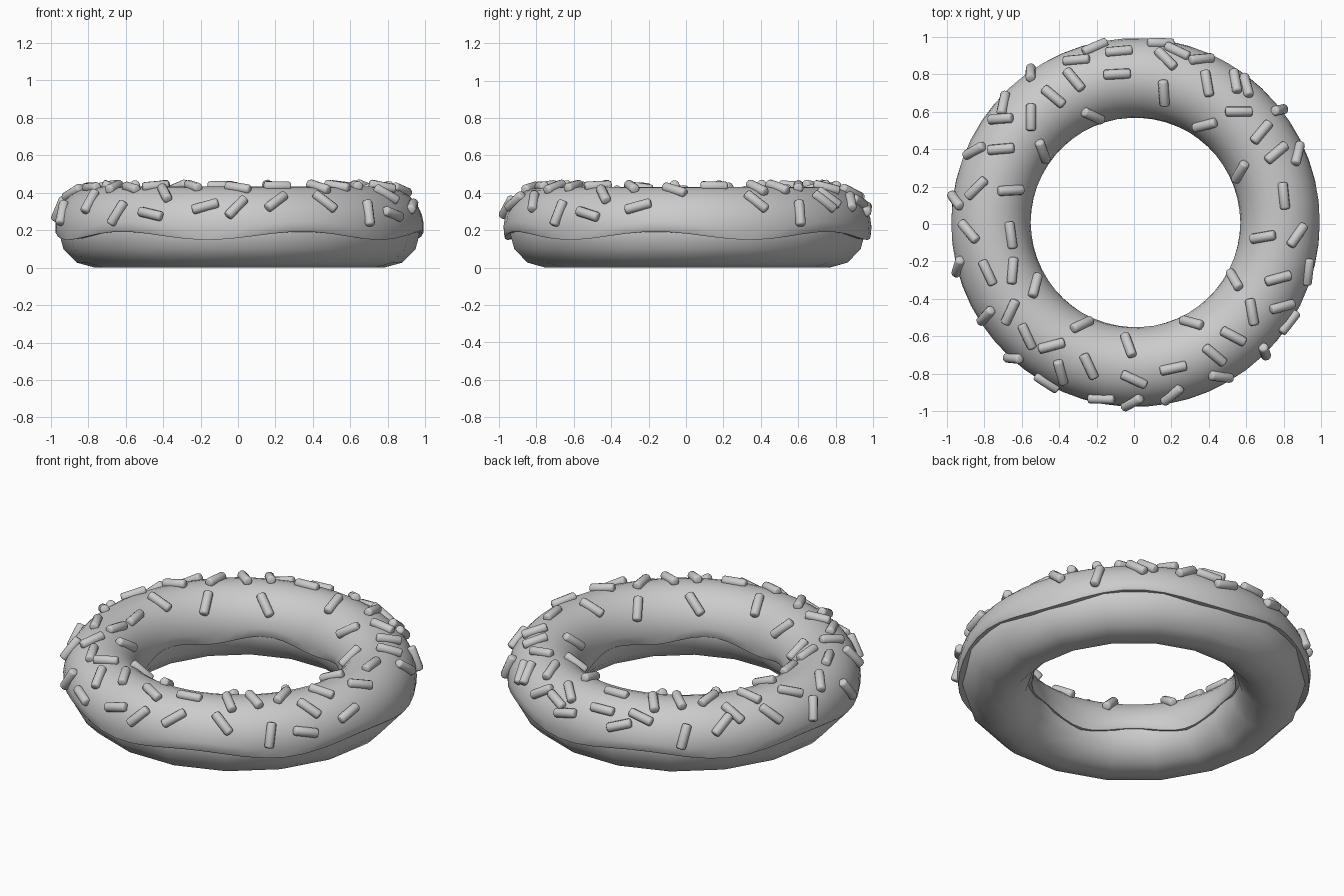
import bpy, bmesh
from math import sin, cos, asin, acos, atan2, hypot, pi, radians
from mathutils import Vector, Matrix

if "Cube" in bpy.data.objects:
    bpy.data.objects.remove(bpy.data.objects["Cube"])

C = Vector((0.008, 0.008, 0))      # ring centre
R = 0.772                          # ring radius
A, B, ZC = 0.213, 0.219, 0.213     # icing half width, half height, centre height


def finish(bm, name):
    bmesh.ops.recalc_face_normals(bm, faces=bm.faces)
    me = bpy.data.meshes.new(name)
    bm.to_mesh(me)
    bm.free()
    ob = bpy.data.objects.new(name, me)
    bpy.context.collection.objects.link(ob)
    return ob


def smooth(ob, angle):
    bpy.ops.object.select_all(action='DESELECT')
    ob.select_set(True)
    bpy.context.view_layer.objects.active = ob
    bpy.ops.object.shade_smooth_by_angle(angle=radians(angle))


def ring(name, segs, profile):
    """Closed sweep: profile(azimuth) gives (radius, z) points."""
    bm = bmesh.new()
    loops = []
    for i in range(segs):
        az = 2 * pi * i / segs
        loops.append([bm.verts.new((C.x + r * cos(az), C.y + r * sin(az), z))
                      for r, z in profile(az)])
    n = len(loops[0])
    for i in range(segs):
        a, b = loops[i], loops[(i + 1) % segs]
        for j in range(n):
            k = (j + 1) % n
            bm.faces.new((a[j], b[j], b[k], a[k]))
    return finish(bm, name)


# dough: low-poly torus resting on the floor
def dough_profile(az):
    return [(R + 0.195 * cos(t), 0.2 + 0.2 * sin(t))
            for t in (2 * pi * k / 12 for k in range(12))]


# icing: shell over the upper half with a wavy, rounded lower lip
def icing_profile(az):
    edge = 0.170 + 0.022 * cos(6 * (az + radians(10)))
    lo = asin((edge + 0.008 - ZC) / B)
    n = 16
    outer = [lo + (pi - 2 * lo) * k / n for k in range(n + 1)]
    pts = [(R + A * cos(t), ZC + B * sin(t)) for t in outer]
    pts += [(R - A + 0.008, edge), (R - 0.16, edge + 0.004)]
    pts += [(R + 0.17 * cos(t), 0.2 + 0.18 * sin(t)) for t in (2.2, 1.57, 0.94)]
    pts += [(R + 0.16, edge + 0.004), (R + A - 0.008, edge)]
    return pts


smooth(ring("dough", 18, dough_profile), 60)
smooth(ring("icing", 54, icing_profile), 50)

# sprinkles: one shared rounded rod
rod = bmesh.new()
bmesh.ops.create_cone(rod, cap_ends=True, segments=10, radius1=0.027, radius2=0.027,
                      depth=0.145, matrix=Matrix.Rotation(pi / 2, 4, 'Y'))
rims = [e for e in rod.edges if any(len(f.verts) > 4 for f in e.link_faces)]
bmesh.ops.bevel(rod, geom=rims, offset=0.012, segments=2, profile=0.5, affect='EDGES')
first = finish(rod, "sprinkle")
smooth(first, 50)
rod_mesh = first.data
bpy.data.objects.remove(first)


def sprinkle(az, phi, direction):
    """Lay a rod on the icing at ring angle az and tube angle phi."""
    radial = Vector((cos(az), sin(az), 0))
    nrm = (radial * cos(phi) / A + Vector((0, 0, sin(phi) / B))).normalized()
    x = direction(radial, nrm).normalized()
    pos = C + radial * (R + A * cos(phi)) + Vector((0, 0, ZC + B * sin(phi))) + nrm * 0.005
    m = Matrix((x, nrm.cross(x), nrm)).transposed().to_4x4()
    ob = bpy.data.objects.new("sprinkle", rod_mesh)
    ob.matrix_world = Matrix.Translation(pos) @ m
    bpy.context.collection.objects.link(ob)


# sprinkles on top: x, y, heading seen from above
TOP = [(-.08, .92, 5), (-.09, .80, 3), (-.32, .77, -50), (-.43, .68, -40), (-.22, .58, -25),
       (-.55, .57, 90), (-.71, .56, 5), (-.71, .40, 5), (-.49, .39, -70), (-.84, .19, 45),
       (-.66, .18, 3), (-.88, -.04, -50), (-.66, -.06, -82), (-.78, -.26, -65),
       (-.65, -.25, 85), (-.53, -.33, 75), (-.66, -.47, 65), (-.57, -.60, -65),
       (-.44, -.65, 15), (-.28, -.54, 25), (-.39, -.79, -75), (-.24, -.76, -65),
       (-.03, -.65, -70), (0, -.83, -25), (.21, -.77, 12), (.31, -.53, -15),
       (.43, -.70, -40), (.53, -.60, -28), (.63, -.47, -80), (.54, -.30, -60),
       (.79, -.44, 15), (.77, -.29, 15), (.69, -.07, 10), (.87, -.06, 55), (.80, .15, -84),
       (.76, .38, 40), (.68, .49, 50), (.57, .28, 60), (.38, .53, 15), (.56, .60, 0),
       (.54, .76, -80), (.39, .75, -80), (.16, .70, -86), (.17, .88, -45), (.23, .92, -25)]
for px, py, head in TOP:
    h = radians(head)

    def flat_heading(radial, nrm):
        d = Vector((cos(h), sin(h), 0))
        d.z = -d.dot(nrm) / nrm.z
        return d

    px, py = px - C.x, py - C.y
    c = max(-0.95, min(0.95, (hypot(px, py) - R) / A))
    sprinkle(atan2(py, px), acos(c), flat_heading)

# sprinkles on the outer side: ring angle, height, tilt seen from outside
SIDE = [(-148, .35, -80), (-132, .29, 65), (-119, .285, -12), (-101, .325, 18),
        (-91, .32, 50), (-78, .35, 40), (-61, .35, -50), (-45, .29, 80), (-33, .285, -15),
        (-16, .325, 18), (23, .35, -50), (38, .29, 80), (51, .35, -50), (68, .35, 40),
        (82, .31, 15), (103, .32, 20), (110, .37, -20), (125, .29, 75), (138, .34, 45),
        (156, .35, -50), (173, .31, 65), (-166, .29, -60)]
for deg, z, tilt in SIDE:
    t = radians(tilt)

    def side_heading(radial, nrm):
        along = Vector((-radial.y, radial.x, 0))
        return along * cos(t) + nrm.cross(along) * sin(t)

    sprinkle(radians(deg), asin((z - ZC) / B), side_heading)
